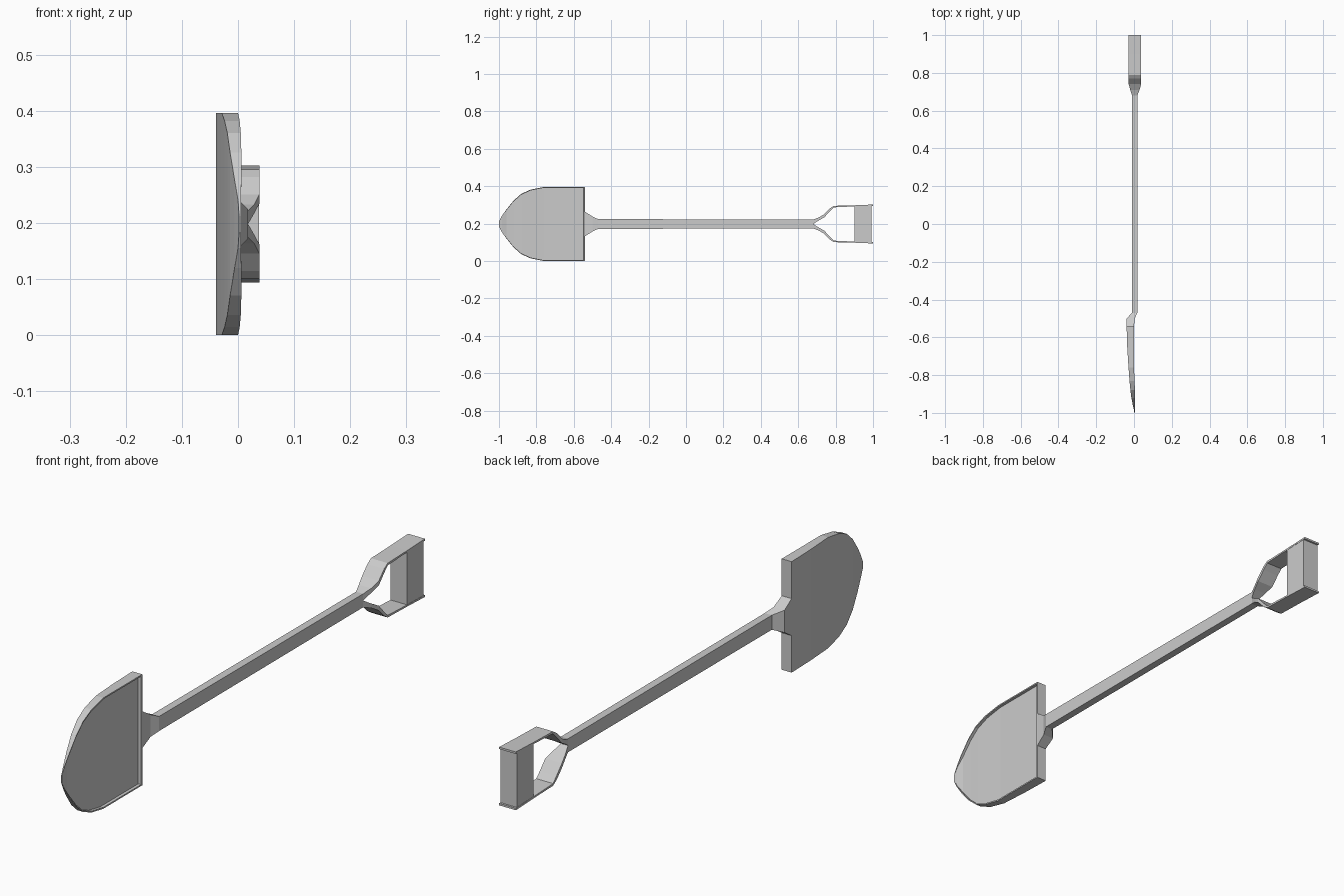
import bpy, bmesh

if "Cube" in bpy.data.objects:
    bpy.data.objects.remove(bpy.data.objects["Cube"])

CZ = 0.198  # height of the shovel's centre line


def loft(name, sections):
    """Closed solid skinned through rings of points, capped at both ends."""
    bm = bmesh.new()
    rings = [[bm.verts.new(p) for p in s] for s in sections]
    n = len(rings[0])
    for a, b in zip(rings, rings[1:]):
        for i in range(n):
            j = (i + 1) % n
            bm.faces.new((a[i], a[j], b[j], b[i]))
    bm.faces.new(rings[0])
    bm.faces.new(rings[-1])
    bmesh.ops.recalc_face_normals(bm, faces=bm.faces)
    me = bpy.data.meshes.new(name)
    bm.to_mesh(me)
    bm.free()
    ob = bpy.data.objects.new(name, me)
    bpy.context.collection.objects.link(ob)
    return ob


def rect(y, x0, x1, z0, z1):
    """Rectangular ring at y; z is measured from the centre line."""
    return [(x0, y, CZ + z0), (x1, y, CZ + z0), (x1, y, CZ + z1), (x0, y, CZ + z1)]


def blade_ring(y, w, back, rim, floor):
    """Shallow tray cross-section with a thin raised rim on the +x side."""
    wi = max(w - 0.005, 0.002)
    pts = [(back, -w), (back, w), (rim, w), (rim, wi),
           (floor, wi), (floor, -wi), (rim, -wi), (rim, -w)]
    return [(x, y, CZ + z) for x, z in pts]


# Blade: y, half width, back x, rim x
stations = [
    (-0.547, 0.198, -0.039, 0.0), (-0.65, 0.198, -0.036, 0.0),
    (-0.76, 0.198, -0.029, 0.0), (-0.83, 0.184, -0.024, 0.003),
    (-0.88, 0.162, -0.019, 0.005), (-0.92, 0.127, -0.014, 0.006),
    (-0.96, 0.078, -0.006, 0.006), (-0.985, 0.043, 0.0, 0.005),
    (-1.0, 0.014, 0.002, 0.005),
]
rings = [blade_ring(-0.54, 0.198, -0.039, 0.0, 0.0),
         blade_ring(-0.546, 0.198, -0.039, 0.0, 0.0)]
for y, w, back, rim in stations:
    rings.append(blade_ring(y, w, back, rim, min(rim, max(rim - 0.011, back + 0.003))))
loft("blade", rings)

# Socket flaring from the shaft to the blade
loft("socket", [
    rect(-0.54, -0.039, 0.0, -0.066, 0.066),
    rect(-0.50, -0.039, 0.004, -0.040, 0.040),
    rect(-0.47, -0.010, 0.018, -0.026, 0.026),
])

# Long shaft
loft("shaft", [
    rect(-0.47, -0.010, 0.018, -0.026, 0.026),
    rect(0.68, -0.010, 0.018, -0.024, 0.024),
])

# Two mirrored arms of the grip: y, x min, x max, inner z, outer z
arm = [
    (0.68, -0.010, 0.018, 0.0, 0.024), (0.71, -0.020, 0.029, 0.019, 0.035),
    (0.74, -0.028, 0.038, 0.036, 0.053), (0.77, -0.028, 0.038, 0.069, 0.084),
    (0.79, -0.028, 0.038, 0.089, 0.097), (0.90, -0.028, 0.038, 0.094, 0.100),
    (1.0, -0.028, 0.038, 0.097, 0.104),
]
for label, s in (("upper", 1), ("lower", -1)):
    loft("grip_arm_" + label,
         [rect(y, x0, x1, s * zi, s * zo) for y, x0, x1, zi, zo in arm])

# Cross bar held between the arms
loft("grip_bar", [
    rect(0.90, -0.027, 0.037, -0.096, 0.096),
    rect(0.993, -0.027, 0.037, -0.099, 0.099),
])
